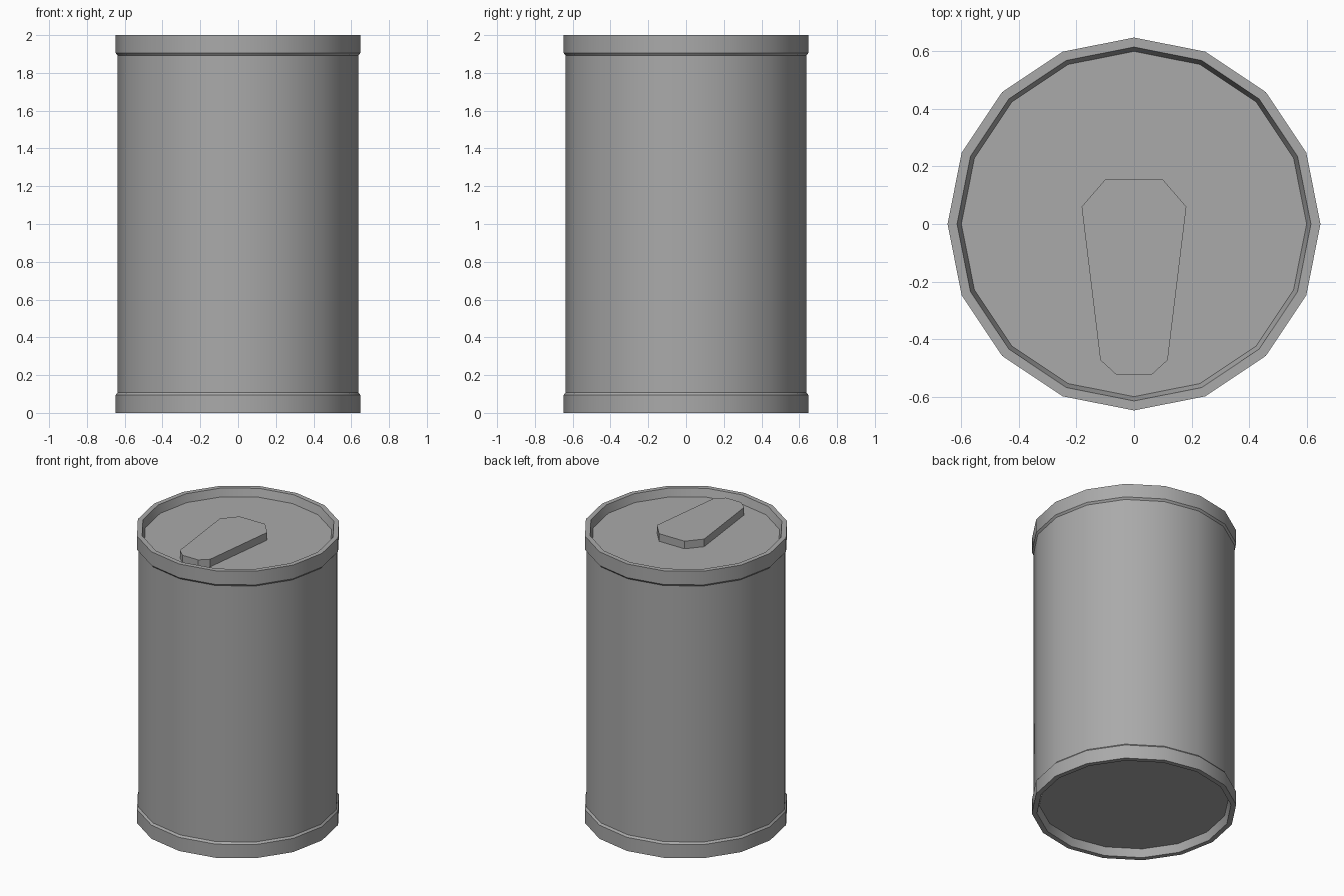
import bpy, bmesh, math

cube = bpy.data.objects.get("Cube")
if cube:
    bpy.data.objects.remove(cube, do_unlink=True)

SIDES = 16

grey = bpy.data.materials.new("plain grey")
grey.use_nodes = True
grey.diffuse_color = (0.4, 0.4, 0.4, 1)
grey.node_tree.nodes["Principled BSDF"].inputs["Base Color"].default_value = (0.4, 0.4, 0.4, 1)


def add_object(name, bm):
    bmesh.ops.recalc_face_normals(bm, faces=bm.faces)
    mesh = bpy.data.meshes.new(name)
    bm.to_mesh(mesh)
    bm.free()
    mesh.materials.append(grey)
    obj = bpy.data.objects.new(name, mesh)
    bpy.context.collection.objects.link(obj)
    return obj


def lathe(name, profile):
    """Revolve (radius, height) points and cap both ends."""
    bm = bmesh.new()
    rings = []
    for r, z in profile:
        angles = [math.tau * i / SIDES for i in range(SIDES)]
        rings.append([bm.verts.new((r * math.cos(a), r * math.sin(a), z)) for a in angles])
    for low, high in zip(rings, rings[1:]):
        for i in range(SIDES):
            j = (i + 1) % SIDES
            bm.faces.new((low[i], low[j], high[j], high[i]))
    bm.faces.new(rings[0])
    bm.faces.new(rings[-1])
    return add_object(name, bm)


# Can shell: recessed end, raised rim and straight wall, mirrored top to bottom
lower = [(0.60, 0.055), (0.615, 0), (0.648, 0), (0.648, 0.095), (0.637, 0.108)]
upper = [(r, 2 - z) for r, z in reversed(lower)]
can = lathe("can_body", lower + upper)
bpy.context.view_layer.objects.active = can
can.select_set(True)
bpy.ops.object.shade_smooth_by_angle(angle=math.radians(30))

# Pull tab: tapered plate with clipped corners, standing on the lid
half = [(0.06, -0.525), (0.117, -0.473), (0.182, 0.06), (0.098, 0.157)]
outline = half + [(-x, y) for x, y in reversed(half)]
bm = bmesh.new()
base = bm.faces.new([bm.verts.new((x, y, 1.94)) for x, y in outline])
top = bmesh.ops.extrude_face_region(bm, geom=[base], use_keep_orig=True)
bmesh.ops.translate(bm, vec=(0, 0, 0.058),
                    verts=[v for v in top["geom"] if isinstance(v, bmesh.types.BMVert)])
add_object("pull_tab", bm)
